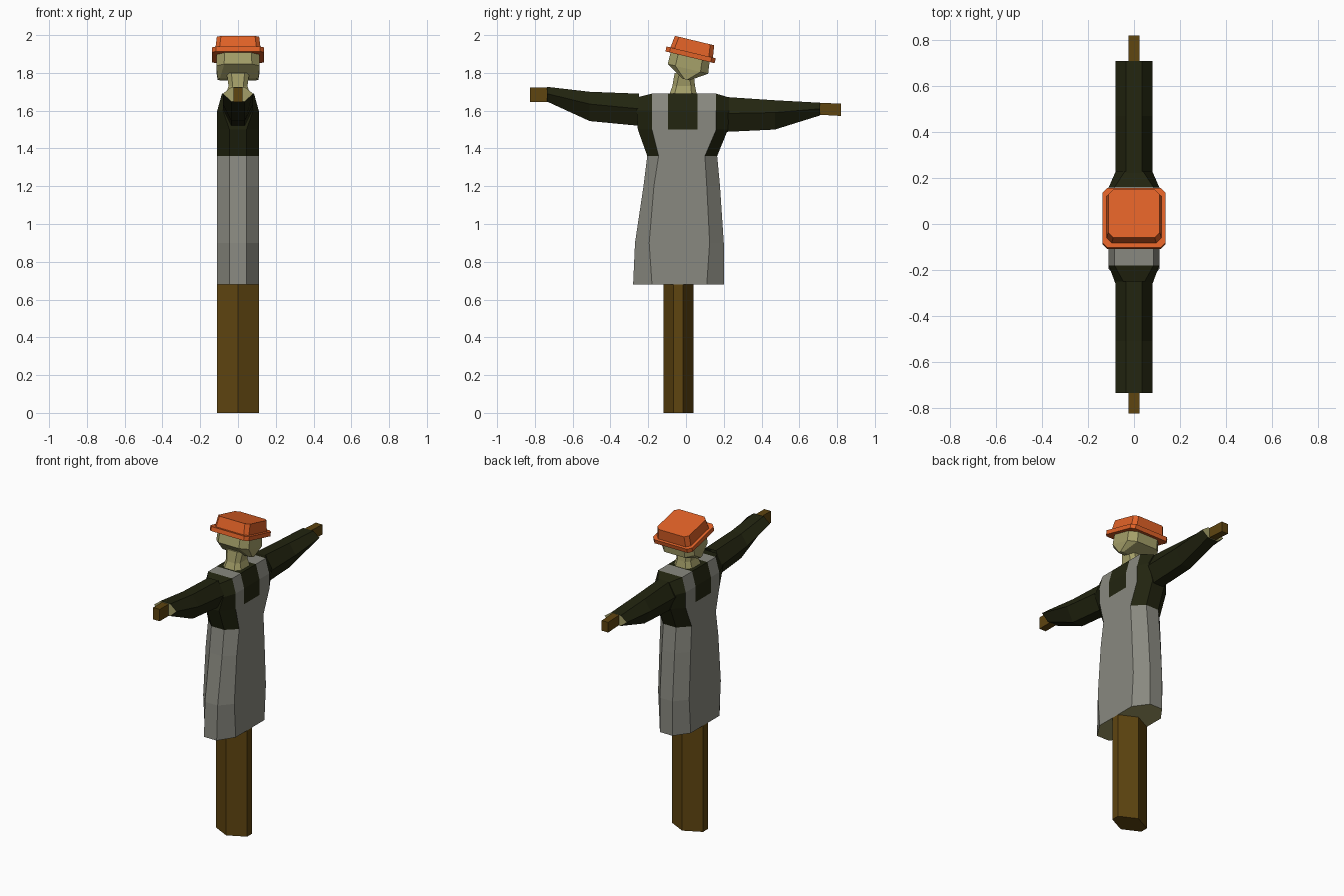
import bpy, bmesh, math
from mathutils import Matrix

if "Cube" in bpy.data.objects:
    bpy.data.objects.remove(bpy.data.objects["Cube"])


def material(name, rgb):
    m = bpy.data.materials.new(name)
    m.diffuse_color = (*rgb, 1)
    m.use_nodes = True
    m.node_tree.nodes["Principled BSDF"].inputs["Base Color"].default_value = m.diffuse_color
    return m


GREY = material("grey_cloth", (0.25, 0.25, 0.215))
SHIRT = material("dark_green_cloth", (0.016, 0.018, 0.005))
STRAW = material("straw", (0.37, 0.345, 0.14))
WOOD = material("brown_wood", (0.112, 0.058, 0.005))
ORANGE = material("orange_felt", (0.74, 0.12, 0.02))


def loft(name, rings, mats, rule=None, matrix=None, caps=(True, True)):
    """Skin a list of equal-length vertex rings; rule(face centre, normal) picks the material."""
    bm = bmesh.new()
    vs = [[bm.verts.new(p) for p in r] for r in rings]
    n = len(rings[0])
    for a, b in zip(vs, vs[1:]):
        for i in range(n):
            j = (i + 1) % n
            bm.faces.new((a[i], a[j], b[j], b[i]))
    for use, r in zip(caps, (vs[0], vs[-1])):
        if use:  # cap as strips between the two halves of the ring
            for i in range(n // 2 - 1):
                bm.faces.new((r[i], r[i + 1], r[n - 2 - i], r[n - 1 - i]))
    bmesh.ops.recalc_face_normals(bm, faces=bm.faces[:])
    if rule:
        for f in bm.faces:
            f.material_index = rule(f.calc_center_median(), f.normal)
    if matrix:
        bm.transform(matrix)
    me = bpy.data.meshes.new(name)
    bm.to_mesh(me)
    bm.free()
    for m in mats:
        me.materials.append(m)
    ob = bpy.data.objects.new(name, me)
    bpy.context.collection.objects.link(ob)
    return ob


def octagon(hx, hy, c, z, cy=0.0):
    """Rectangle with chamfered corners."""
    half = [(hx - c, -hy), (hx, -hy + c), (hx, hy - c), (hx - c, hy)]
    return [(x, y + cy, z) for x, y in half] + [(-x, y + cy, z) for x, y in reversed(half)]


# Post: flattened six-sided prism
hexagon = [(0, -0.12), (0.11, -0.065), (0.11, -0.015), (0, 0.04), (-0.11, -0.015), (-0.11, -0.065)]
loft("post", [[(x, y, z) for x, y in hexagon] for z in (0, 0.68)], [WOOD])

# Body: dress below, bib with straps over the shirt above
# (z, end y-, side y-, side y+, end y+, half width of ends, half width of sides)
LEVELS = [
    (0.68, -0.28, -0.18, 0.11, 0.20, 0.045, 0.11),
    (0.90, -0.27, -0.195, 0.125, 0.20, 0.045, 0.11),
    (1.20, -0.225, -0.17, 0.11, 0.18, 0.045, 0.11),
    (1.36, -0.205, -0.145, 0.10, 0.165, 0.045, 0.11),
    (1.50, -0.255, -0.18, 0.16, 0.222, 0.045, 0.11),
    (1.60, -0.262, -0.18, 0.16, 0.228, 0.08, 0.11),
    (1.69, -0.262, -0.18, 0.16, 0.228, 0.04, 0.085),
]
rings = []
for z, y0, y1, y4, y5, e, s in LEVELS:
    drop = 0.02 if z > 1.65 else 0
    half = [(e, y0, z - drop), (s, y1, z), (s, -0.095, z),
            (s, 0.06, z), (s, y4, z), (e, y5, z - drop)]
    rings.append(half + [(-x, y, h) for x, y, h in reversed(half)])


def body_rule(c, n):
    if c.z < 0.69:
        return 2                                  # straw stuffing under the hem
    if c.z < 1.36:
        return 0
    if c.y < -0.17 or c.y > 0.13:
        return 1                                  # shirt at the arm sides
    return 1 if c.z > 1.5 and -0.09 < c.y < 0.055 else 0  # square neckline


loft("dress_and_shirt", rings, [GREY, SHIRT, STRAW], body_rule)


# Sleeves with straw ends, and the stick tips that stick out of them
def sleeve(name, stations):
    rings = []
    for y, lo, mid, hi in stations:
        rings.append([(0.035, y, lo), (0.08, y, mid), (0.035, y, hi),
                      (-0.035, y, hi), (-0.08, y, mid), (-0.035, y, lo)])
    tip = stations[-1][0]
    loft(name, rings, [SHIRT, STRAW],
         lambda c, n: 1 if abs(c.y - tip) < 0.005 else 0, caps=(False, True))


def stick(name, stations):
    w = 0.023
    loft(name, [[(w, y, lo), (w, y, hi), (-w, y, hi), (-w, y, lo)]
                for y, lo, hi in stations], [WOOD])


sleeve("sleeve_front", [(-0.25, 1.52, 1.61, 1.69), (-0.51, 1.545, 1.635, 1.70),
                        (-0.735, 1.648, 1.69, 1.726)])
sleeve("sleeve_back", [(0.215, 1.488, 1.585, 1.672), (0.47, 1.50, 1.59, 1.655),
                       (0.71, 1.575, 1.61, 1.642)])
stick("stick_front", [(-0.70, 1.646, 1.722), (-0.825, 1.646, 1.722)])
stick("stick_back", [(0.68, 1.58, 1.643), (0.82, 1.572, 1.637)])

# Neck
loft("neck", [octagon(0.07, 0.077, 0.03, 1.67, -0.017),
              octagon(0.05, 0.06, 0.022, 1.73, -0.012),
              octagon(0.06, 0.05, 0.025, 1.80, -0.01)], [STRAW])

# Head and hat share one tilted frame, centred on the brim
tilt = Matrix.Translation((0, 0.024, 1.895)) @ Matrix.Rotation(math.radians(-13.5), 4, 'X')
loft("head", [octagon(0.108, 0.02, 0.012, -0.132, 0.006),
              octagon(0.115, 0.11, 0.042, -0.075, 0.004),
              octagon(0.112, 0.105, 0.04, 0.0)], [STRAW], matrix=tilt)
loft("hat_brim", [octagon(0.138, 0.134, 0.022, z) for z in (-0.013, 0.014)],
     [ORANGE], matrix=tilt)
loft("hat_crown", [octagon(0.12, 0.116, 0.022, 0.01, 0.003),
                   octagon(0.112, 0.107, 0.022, 0.079, 0.003)], [ORANGE], matrix=tilt)
